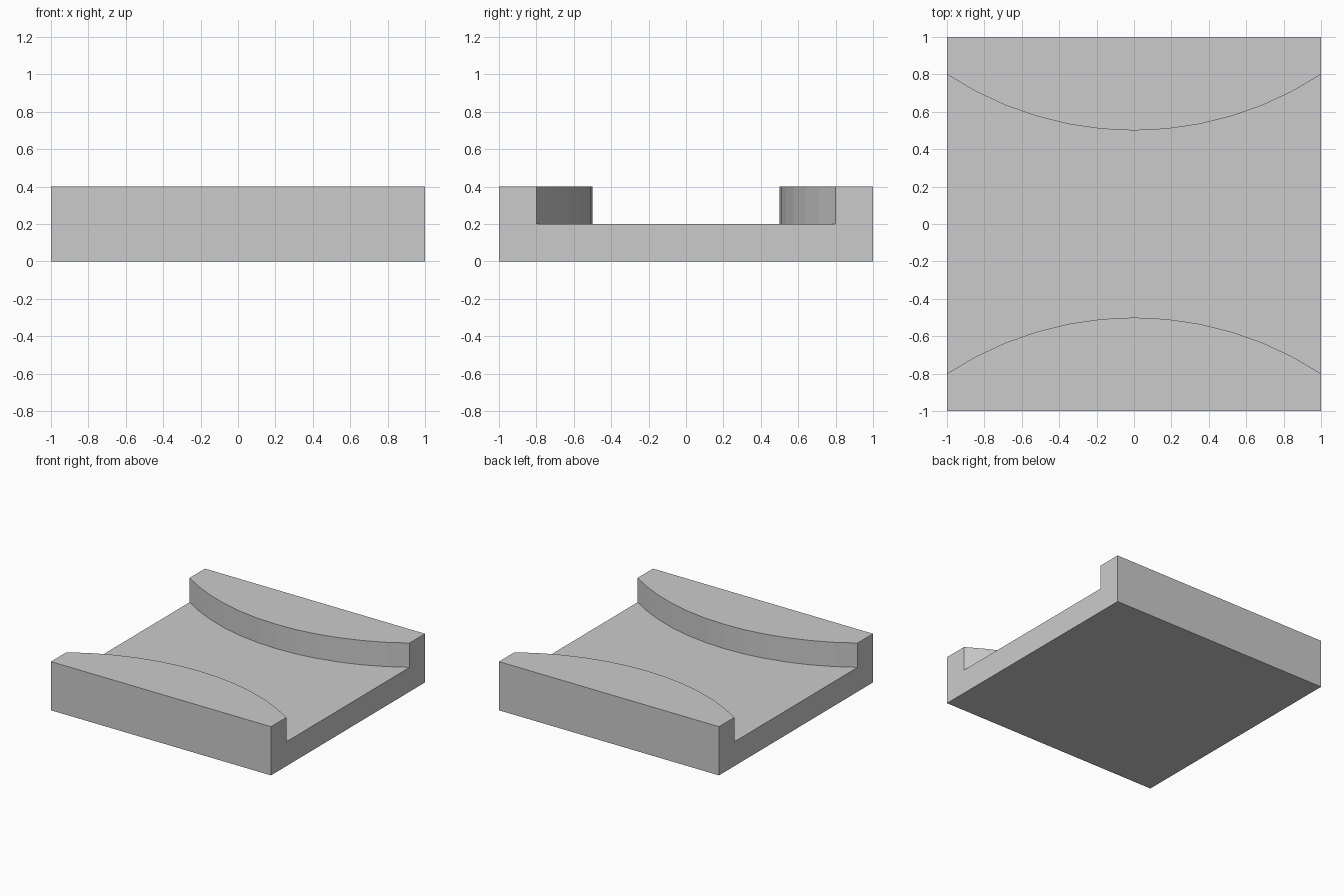
import bpy
import bmesh
import math

cube = bpy.data.objects.get("Cube")
if cube:
    bpy.data.objects.remove(cube, do_unlink=True)

HALF = 1.0             # half width and half depth
FLOOR, TOP = 0.2, 0.4  # channel floor and rail heights
WAIST, MOUTH = 0.5, 0.8  # channel half width at the middle and at the ends
SEGMENTS = 12

# Arc of the rail walls
sag = MOUTH - WAIST
radius = (HALF ** 2 + sag ** 2) / (2 * sag)
sweep = math.asin(HALF / radius)

material = bpy.data.materials.new("light_grey")
material.use_nodes = True
grey = (0.6, 0.6, 0.6, 1)
material.diffuse_color = grey
material.node_tree.nodes["Principled BSDF"].inputs["Base Color"].default_value = grey


def section(bm, angle):
    """U-shaped cross-section at one step along the arc."""
    x = radius * math.sin(angle)
    y = WAIST + radius * (1 - math.cos(angle))
    outline = [(-HALF, 0), (HALF, 0), (HALF, TOP), (y, TOP),
               (y, FLOOR), (-y, FLOOR), (-y, TOP), (-HALF, TOP)]
    return [bm.verts.new((x, py, pz)) for py, pz in outline]


# Block with a channel between two bowed rails, lofted from end to end
bm = bmesh.new()
rings = [section(bm, sweep * (2 * i / SEGMENTS - 1)) for i in range(SEGMENTS + 1)]
for a, b in zip(rings, rings[1:]):
    for i in range(len(a)):
        j = (i + 1) % len(a)
        bm.faces.new((a[i], a[j], b[j], b[i]))
bm.faces.new(rings[0])
bm.faces.new(rings[-1])

# Merge the flat strips and face everything outward
bmesh.ops.dissolve_limit(bm, angle_limit=math.radians(1),
                         verts=bm.verts[:], edges=bm.edges[:])
bmesh.ops.recalc_face_normals(bm, faces=bm.faces[:])

mesh = bpy.data.meshes.new("channel_block")
bm.to_mesh(mesh)
bm.free()
mesh.materials.append(material)
block = bpy.data.objects.new("channel_block", mesh)
bpy.context.collection.objects.link(block)
